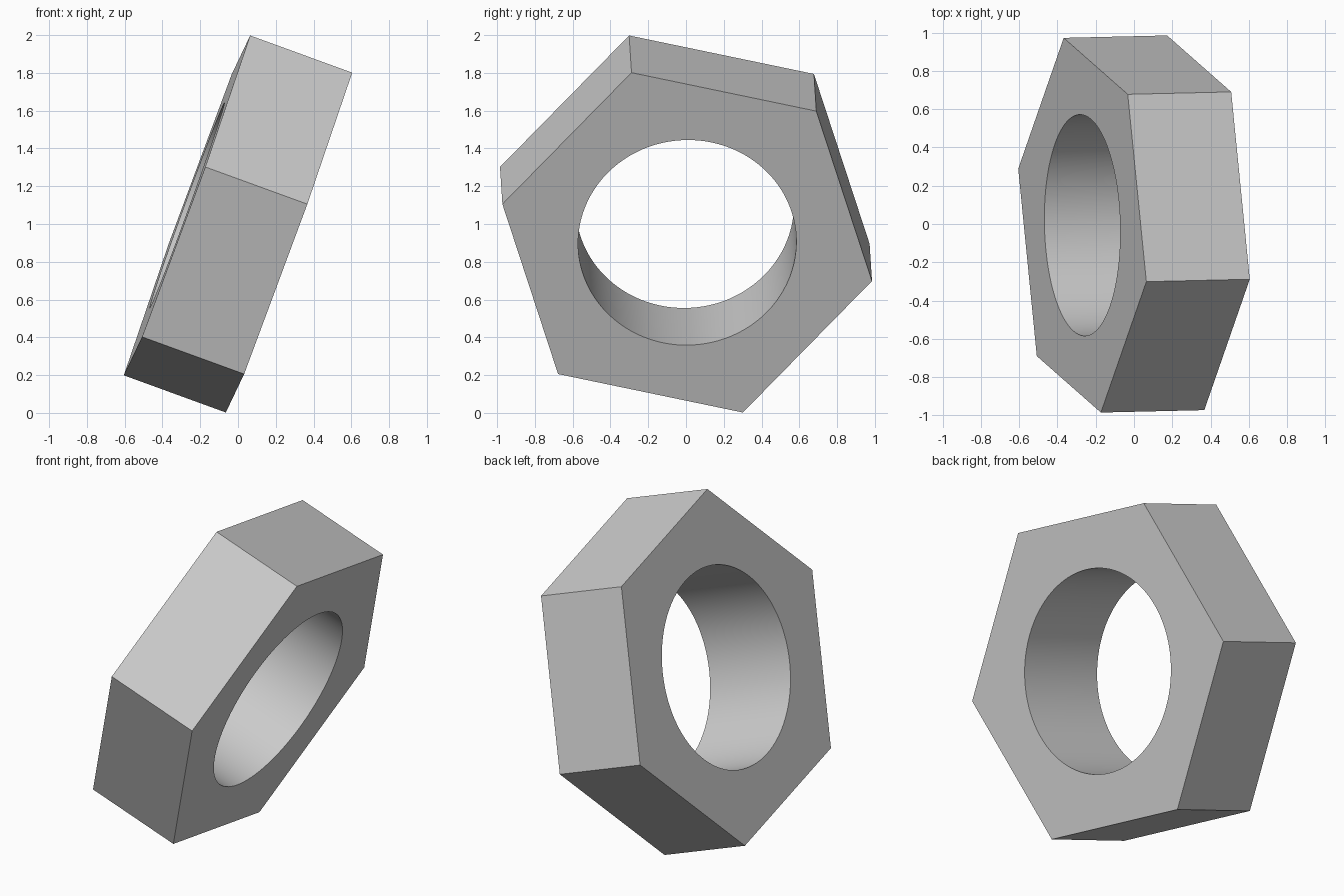
import bpy, bmesh
from math import cos, sin, pi
from mathutils import Matrix, Vector

cube = bpy.data.objects.get("Cube")
if cube:
    bpy.data.objects.remove(cube, do_unlink=True)

OUTER, BORE, THICK = 1.004, 0.578, 0.575   # corner radius, hole radius, width
SIDES, STEPS = 6, 16                       # hexagon sides, hole segments per side

grey = bpy.data.materials.new("plain_grey")
grey.use_nodes = True
colour = (0.6, 0.6, 0.6, 1)
grey.diffuse_color = colour
grey.node_tree.nodes["Principled BSDF"].inputs["Base Color"].default_value = colour

bm = bmesh.new()


def ring(radius, count, z):
    return [bm.verts.new((radius * cos(2 * pi * i / count),
                          radius * sin(2 * pi * i / count), z)) for i in range(count)]


def wall(low, high, smooth):
    n = len(low)
    for i in range(n):
        j = (i + 1) % n
        bm.faces.new((low[i], low[j], high[j], high[i])).smooth = smooth


# Hexagonal outside and round bore
outer = [ring(OUTER, SIDES, z) for z in (-THICK / 2, THICK / 2)]
inner = [ring(BORE, SIDES * STEPS, z) for z in (-THICK / 2, THICK / 2)]
wall(*outer, False)
wall(*inner, True)

# End faces, one sector per hexagon side
for hexagon, hole in zip(outer, inner):
    for i in range(SIDES):
        arc = [hole[(i * STEPS + k) % len(hole)] for k in range(STEPS + 1)]
        bm.faces.new([hexagon[(i + 1) % SIDES], *reversed(arc), hexagon[i]][::-1])
bmesh.ops.recalc_face_normals(bm, faces=bm.faces)

# Tilt the nut: its axis leans down to the left side, one corner points up
axis = Vector((0.939, 0.022, -0.342)).normalized()
corner = Vector((0.335, -0.295, 0.90))
corner = (corner - axis * corner.dot(axis)).normalized()
turn = Matrix((corner, axis.cross(corner), axis)).transposed().to_4x4()
bm.transform(Matrix.Translation((0, 0, 1)) @ turn)

mesh = bpy.data.meshes.new("hex_nut")
bm.to_mesh(mesh)
bm.free()
mesh.materials.append(grey)
nut = bpy.data.objects.new("hex_nut", mesh)
bpy.context.collection.objects.link(nut)
